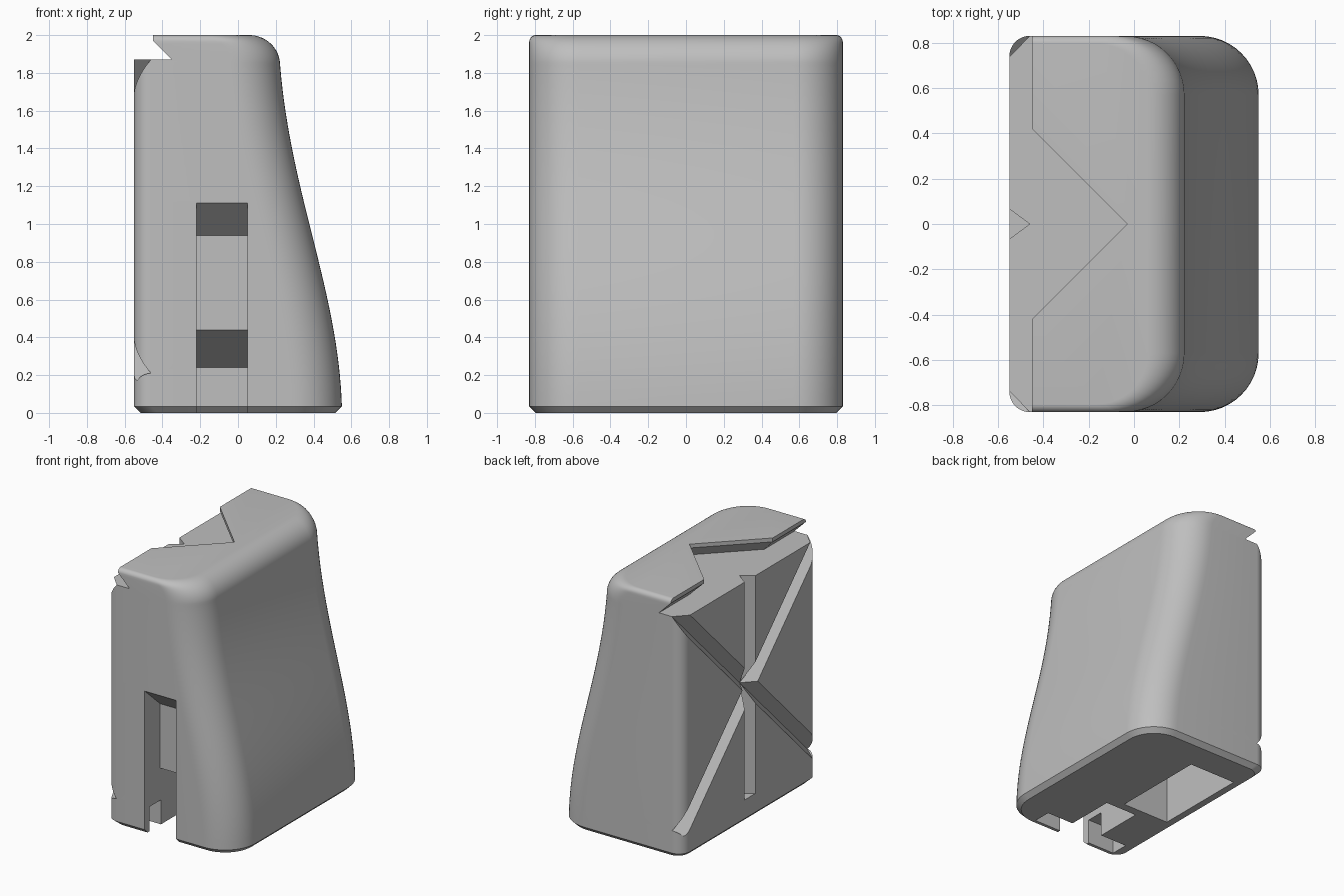
import bpy, bmesh
from math import sin, cos, pi, sqrt
from mathutils import Vector

cube = bpy.data.objects.get("Cube")
if cube:
    bpy.data.objects.remove(cube)

grey = bpy.data.materials.new("plain_grey")
grey.use_nodes = True
colour = (0.52, 0.52, 0.52, 1)
grey.diffuse_color = colour
grey.node_tree.nodes["Principled BSDF"].inputs["Base Color"].default_value = colour


def loft(name, rings):
    """Closed solid skinned through rings with equal point counts."""
    bm = bmesh.new()
    loops = [[bm.verts.new(p) for p in ring] for ring in rings]
    n = len(loops[0])
    for a, b in zip(loops, loops[1:]):
        for i in range(n):
            j = (i + 1) % n
            bm.faces.new((a[i], a[j], b[j], b[i]))
    bm.faces.new(loops[0][::-1])
    bm.faces.new(loops[-1])
    bmesh.ops.recalc_face_normals(bm, faces=bm.faces)
    mesh = bpy.data.meshes.new(name)
    bm.to_mesh(mesh)
    bm.free()
    mesh.materials.append(grey)
    obj = bpy.data.objects.new(name, mesh)
    bpy.context.collection.objects.link(obj)
    return obj


BACK, HALF = -0.55, 0.83
R_BIG, R_SMALL = 0.26, 0.09


def outline(z, right, inset=0.0, back=BACK):
    """Rounded rectangle, wide radius on +x and small radius on -x."""
    h = HALF - inset
    corners = [(right, h, R_BIG - inset, 0), (back, h, R_SMALL, 1),
               (back, -h, R_SMALL, 2), (right, -h, R_BIG - inset, 3)]
    ring = []
    for x, y, r, quarter in corners:
        cx = x - r if x > back else x + r
        cy = y - r if y > 0 else y + r
        for k in range(13):
            a = (quarter + k / 12) * pi / 2
            ring.append((cx + r * cos(a), cy + r * sin(a), z))
    return ring


# Body: chamfered foot, S-curved +x side, rounded top edge
rings = [outline(0, 0.515, 0.035, BACK + 0.035)]
controls = [Vector(p) for p in ((0.55, 0.035), (0.53, 0.65), (0.28, 1.15), (0.223, 1.84))]
for k in range(33):
    t = k / 32
    s = 1 - t
    p = (controls[0] * s**3 + controls[1] * 3 * s * s * t
         + controls[2] * 3 * s * t * t + controls[3] * t**3)
    rings.append(outline(p.y, p.x))
for k in range(1, 17):
    a = k / 16 * pi / 2
    z = 1.84 + 0.16 * sin(a)
    over = max(0, z - 1.965)
    inset = 0.035 - sqrt(max(0, 0.035**2 - over**2))
    rings.append(outline(z, 0.06 + 0.163 * cos(a), inset))
body = loft("body", rings)


# Undercut V notch across the top
def notch_ring(z, edge, tip, half):
    pts = [(-1, -1), (edge, -1), (edge, -half), (tip, 0), (edge, half), (edge, 1), (-1, 1)]
    return [(x, y, z) for x, y in pts]


cutters = [loft("top_notch", [notch_ring(1.87, -0.35, 0.11, 0.46),
                              notch_ring(1.97, -0.45, -0.03, 0.42),
                              notch_ring(2.1, -0.45, -0.03, 0.42)])]


# V grooves on the -x face
def groove(name, start, end):
    start, end = Vector(start), Vector(end)
    d = (end - start).normalized()
    side = Vector((-d.y, d.x)) * 0.14
    return loft(name, [[(-0.46, p.x, p.y),
                        (-0.65, p.x + side.x, p.y + side.y),
                        (-0.65, p.x - side.x, p.y - side.y)] for p in (start, end)])


cutters.append(groove("vertical_groove", (0, 0.18), (0, 1.95)))
for s in (1, -1):
    cutters.append(groove("diagonal_groove", (0.83 * s, 0.21), (-0.93 * s, 1.97)))

# Stepped channel rising from the foot on the front
channel = [(-0.9, -0.1), (-0.145, -0.1), (-0.28, 0.035), (-0.28, 0.24),
           (-0.64, 0.44), (-0.64, 0.94), (-0.83, 1.11), (-0.9, 1.17)]
cutters.append(loft("front_channel", [[(x, y, z) for y, z in channel] for x in (-0.22, 0.05)]))


# Cross slot behind the front lip, and pocket under the foot
def box(name, x0, x1, y0, y1, top):
    return loft(name, [[(x0, y0, z), (x1, y0, z), (x1, y1, z), (x0, y1, z)] for z in (-0.1, top)])


cutters.append(box("cross_slot", -0.45, 0.28, -0.77, -0.63, 0.19))
cutters.append(box("foot_pocket", -0.46, -0.06, -0.18, 0.57, 0.5))

# Cut and clean up
bpy.context.view_layer.objects.active = body
for c in cutters:
    c.hide_render = True
    mod = body.modifiers.new(c.name, "BOOLEAN")
    mod.operation = "DIFFERENCE"
    mod.solver = "EXACT"
    mod.object = c
    bpy.ops.object.modifier_apply(modifier=mod.name)
    bpy.data.objects.remove(c)

bpy.ops.object.select_all(action="DESELECT")
body.select_set(True)
bpy.ops.object.shade_smooth_by_angle(angle=0.5)
